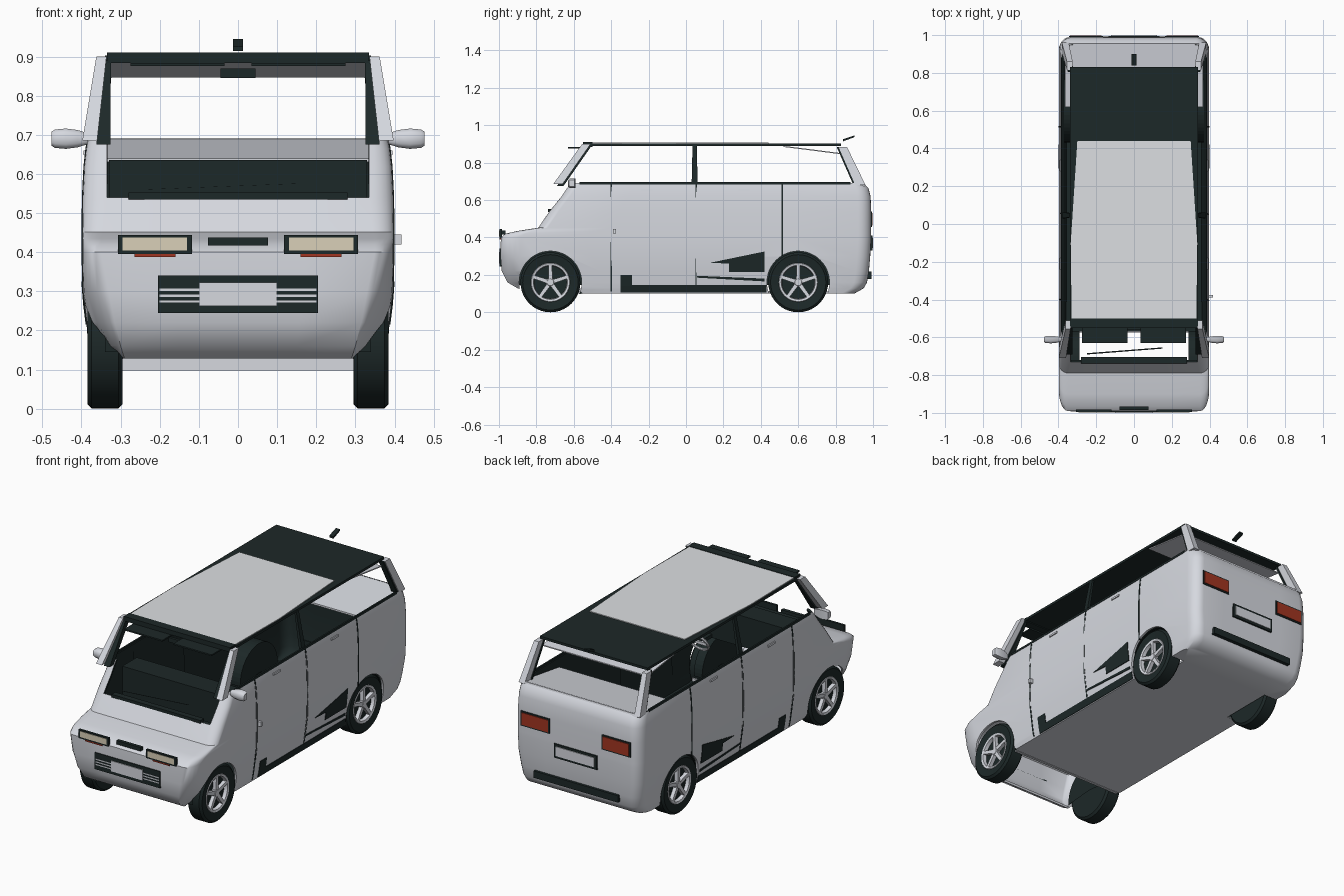
import bpy, bmesh
from math import sin, cos, pi, radians
from mathutils import Matrix, Vector

if "Cube" in bpy.data.objects:
    bpy.data.objects.remove(bpy.data.objects["Cube"])


def material(name, rgb):
    m = bpy.data.materials.new(name)
    m.use_nodes = True
    m.diffuse_color = (*rgb, 1)
    node = m.node_tree.nodes["Principled BSDF"]
    node.inputs["Base Color"].default_value = (*rgb, 1)
    node.inputs["Roughness"].default_value = 0.6
    return m


PAINT = material("silver_paint", (0.67, 0.69, 0.74))
ROOF = material("roof_silver", (0.72, 0.74, 0.76))
DARK = material("dark_trim", (0.012, 0.021, 0.021))
CREAM = material("cream_lamp", (0.70, 0.63, 0.48))
RED = material("red_lamp", (0.36, 0.035, 0.015))
SIDES = (("left", 1), ("right", -1))


def finish(name, bm, *mats):
    bmesh.ops.recalc_face_normals(bm, faces=bm.faces)
    me = bpy.data.meshes.new(name)
    bm.to_mesh(me)
    bm.free()
    for m in mats:
        me.materials.append(m)
    ob = bpy.data.objects.new(name, me)
    bpy.context.collection.objects.link(ob)
    return ob


def smooth(ob, angle=35):
    bpy.ops.object.select_all(action="DESELECT")
    ob.select_set(True)
    bpy.context.view_layer.objects.active = ob
    bpy.ops.object.shade_smooth_by_angle(angle=radians(angle))


def bridge(bm, rings, closed=True):
    """Join rings of points with quads and return the vertex rings."""
    vr = [[bm.verts.new(p) for p in r] for r in rings]
    n = len(vr[0])
    for a, b in zip(vr, vr[1:]):
        for i in range(n if closed else n - 1):
            j = (i + 1) % n
            bm.faces.new((a[i], a[j], b[j], b[i]))
    return vr


def loft(name, rings, mat):
    bm = bmesh.new()
    vr = bridge(bm, rings)
    bm.faces.new(vr[0])
    bm.faces.new(vr[-1])
    return finish(name, bm, mat)


def rect(x0, x1, y0, y1, z):
    return [(x0, y0, z), (x1, y0, z), (x1, y1, z), (x0, y1, z)]


def box(name, x, y, z, mat):
    return loft(name, [rect(*x, *y, z[0]), rect(*x, *y, z[1])], mat)


def across(name, half, pts, mat):
    """Extrude a (y, z) outline across the model."""
    return loft(name, [[(x, *p) for p in pts] for x in (-half, half)], mat)


def lathe(bm, profile, steps, start=0, sweep=2 * pi):
    """Revolve (radius, x) points about the x axis."""
    full = sweep > 6
    count = steps if full else steps + 1
    cols = [[(x, r * cos(start + sweep * k / steps), r * sin(start + sweep * k / steps))
             for k in range(count)] for r, x in profile]
    bridge(bm, cols, full)
    bmesh.ops.remove_doubles(bm, verts=bm.verts, dist=1e-5)


# Body shell: (z, front y, front flat half width, y of full width, corner power, rear y, half width)
LEVELS = [
    (0.10, -0.57, 0.35, -0.54, 2.0, 0.90, 0.366),
    (0.128, -0.90, 0.29, -0.57, 1.0, 0.95, 0.373),
    (0.16, -0.955, 0.30, -0.68, 1.2, 0.968, 0.378),
    (0.22, -0.985, 0.315, -0.80, 1.5, 0.978, 0.386),
    (0.30, -0.992, 0.33, -0.86, 1.8, 0.985, 0.396),
    (0.40, -0.99, 0.35, -0.88, 2.0, 0.99, 0.398),
    (0.42, -0.965, 0.35, -0.86, 2.0, 0.99, 0.398),
    (0.435, -0.90, 0.35, -0.82, 2.0, 0.99, 0.398),
    (0.452, -0.79, 0.345, -0.74, 2.0, 0.99, 0.398),
    (0.54, -0.73, 0.335, -0.68, 2.0, 0.99, 0.397),
    (0.62, -0.665, 0.335, -0.62, 2.0, 0.987, 0.393),
    (0.665, -0.635, 0.335, -0.59, 2.0, 0.975, 0.388),
    (0.69, -0.615, 0.335, -0.57, 2.0, 0.95, 0.383),
]


def side_x(z):
    """Half width of the body side at a height."""
    for a, b in zip(LEVELS, LEVELS[1:]):
        if z <= b[0]:
            return a[-1] + (b[-1] - a[-1]) * (z - a[0]) / (b[0] - a[0])
    return LEVELS[-1][-1]


def side_plate(name, pts, mat, out=0.003):
    """Thin plate that follows the body side."""
    for side, s in SIDES:
        loft(f"{side}_{name}", [[(s * (side_x(z) + d), y, z) for y, z in pts]
                                for d in (out - 0.009, out)], mat)


def strip(y0, y1, z0, z1):
    zs = [z0] + [lv[0] for lv in LEVELS if z0 + 0.005 < lv[0] < z1 - 0.005] + [z1]
    return [(y0, z) for z in zs] + [(y1, z) for z in reversed(zs)]


def body_ring(z, yf, xi, yfull, power, yr, w):
    half = [(0, yf), (xi / 2, yf)]
    for k in range(7):
        a = k / 6 * pi / 2
        half.append((xi + (w - xi) * sin(a) ** (2 / power),
                     yfull - (yfull - yf) * cos(a) ** (2 / power)))
    ye = yr - 0.07
    half += [(w, yfull + (ye - yfull) * k / 5) for k in range(1, 5)]
    half += [(w - 0.06 * (1 - cos(k / 6 * pi / 2)), ye + 0.07 * sin(k / 6 * pi / 2))
             for k in range(7)]
    half += [(w / 2, yr), (0, yr)]
    return [(x, y, z) for x, y in half] + [(-x, y, z) for x, y in half[-2:0:-1]]


bm = bmesh.new()
vr = bridge(bm, [body_ring(*lv) for lv in LEVELS])
bm.faces.new(vr[0])
bmesh.ops.recalc_face_normals(bm, faces=bm.faces)
# Open the windscreen base and the underside of the nose
gone = []
for f in bm.faces:
    zs = [v.co.z for v in f.verts]
    ys = [v.co.y for v in f.verts]
    screen = min(zs) > 0.53 and max(ys) < 0 and all(abs(v.co.x) < 0.336 for v in f.verts)
    under = max(zs) < 0.14 and min(ys) < -0.6
    if screen or under:
        gone.append(f)
bmesh.ops.delete(bm, geom=gone, context="FACES")
body = finish("body_shell", bm, PAINT, DARK)
sol = body.modifiers.new("thickness", "SOLIDIFY")
sol.thickness, sol.offset = 0.012, -1
sol.material_offset = sol.material_offset_rim = 1

# Wheel arches
AXLES = (("front", -0.725), ("rear", 0.60))
cutters = []
for end, y in AXLES:
    for side, s in SIDES:
        ring = [(y + 0.167 * cos(k * pi / 24), 0.16 + 0.167 * sin(k * pi / 24)) for k in range(48)]
        c = loft("arch_cutter", [[(s * x, *p) for p in ring] for x in (0.285, 0.5)], PAINT)
        c.hide_render = True
        cutters.append(c)
        mod = body.modifiers.new("arch", "BOOLEAN")
        mod.operation, mod.solver, mod.object = "DIFFERENCE", "EXACT", c
bpy.context.view_layer.objects.active = body
for mod in list(body.modifiers):
    bpy.ops.object.modifier_apply(modifier=mod.name)
for c in cutters:
    bpy.data.objects.remove(c)
# The nose is painted inside as well
for p in body.data.polygons:
    if p.center.y < -0.74 and p.center.z < 0.5:
        p.material_index = 0
smooth(body, 40)
box("floor_front_edge", (-0.355, 0.355), (-0.575, -0.56), (0.098, 0.128), PAINT)

# Wheels with five-spoke rims and dark housings
TYRE = [(0, 0.015), (0.096, 0.015), (0.104, 0.038), (0.148, 0.045), (0.16, 0.034),
        (0.16, -0.034), (0.148, -0.045), (0, -0.045)]
RIM = [(0.088, 0.018), (0.091, 0.038), (0.102, 0.041), (0.106, 0.036)]
HUB = [(0, 0.038), (0.018, 0.038), (0.024, 0.030), (0.024, 0.012)]
for end, y in AXLES:
    for side, s in SIDES:
        place = Matrix.Translation((s * 0.34, y, 0.16)) @ Matrix.Diagonal((s, 1, 1, 1))
        bm = bmesh.new()
        lathe(bm, TYRE, 40)
        bm.transform(place)
        smooth(finish(f"{end}_{side}_tyre", bm, DARK))
        bm = bmesh.new()
        lathe(bm, RIM, 40)
        lathe(bm, HUB, 20)
        for k in range(5):
            turn = Matrix.Rotation(k * 2 * pi / 5 + pi / 2, 4, "X")
            rings = [[turn @ Vector((x, r, t)) for x, t in ((0.016, -h), (d, -h), (d, h), (0.016, h))]
                     for r, h, d in ((0.015, 0.011, 0.036), (0.092, 0.009, 0.038))]
            bridge(bm, rings)
        bm.transform(place)
        smooth(finish(f"{end}_{side}_rim", bm, PAINT))
        bm = bmesh.new()
        outer = 0.0 if end == "front" else 0.035
        lathe(bm, [(0, -0.052), (0.168, -0.052), (0.168, outer)], 24, radians(-5), radians(190))
        bm.transform(place)
        finish(f"{end}_{side}_wheel_housing", bm, DARK)

# Roof, grey roof panel, header, visors and rear headliner
box("roof", (-0.34, 0.34), (-0.54, 0.83), (0.889, 0.903), DARK)
panel = [(-0.33, -0.5), (0.33, -0.5), (0.335, -0.1), (0.30, 0.44), (-0.30, 0.44), (-0.335, -0.1)]
loft("roof_panel", [[(x, y, z) for x, y in panel] for z in (0.902, 0.907)], ROOF)
box("roof_header", (-0.335, 0.335), (-0.55, -0.50), (0.884, 0.91), DARK)
for side, s in SIDES:
    box(f"{side}_sun_visor", (s * 0.035, s * 0.275), (-0.63, -0.54), (0.876, 0.884), DARK)
box("cabin_mirror", (-0.045, 0.045), (-0.56, -0.545), (0.845, 0.87), DARK)
across("rear_headliner", 0.33, [(0.52, 0.884), (0.82, 0.846), (0.82, 0.852), (0.52, 0.89)], PAINT)
across("roof_aerial", 0.013, [(0.84, 0.914), (0.90, 0.936), (0.90, 0.945), (0.84, 0.925)], DARK)

# Pillars: painted outside, dark inside
for side, s in SIDES:
    loft(f"{side}_front_pillar", [rect(s * 0.36, s * 0.398, -0.71, -0.66, 0.685),
                                  rect(s * 0.336, s * 0.362, -0.555, -0.51, 0.90)], PAINT)
    loft(f"{side}_front_pillar_trim", [rect(s * 0.326, s * 0.362, -0.69, -0.655, 0.675),
                                       rect(s * 0.325, s * 0.337, -0.545, -0.505, 0.89)], DARK)
    loft(f"{side}_middle_pillar", [rect(s * 0.365, s * 0.383, 0.03, 0.062, 0.68),
                                   rect(s * 0.33, s * 0.342, 0.035, 0.058, 0.895)], DARK)
    loft(f"{side}_rear_pillar", [rect(s * 0.345, s * 0.382, 0.905, 0.96, 0.68),
                                 rect(s * 0.325, s * 0.355, 0.815, 0.86, 0.885)], PAINT)
    loft(f"{side}_rear_pillar_trim", [rect(s * 0.34, s * 0.376, 0.895, 0.908, 0.68),
                                      rect(s * 0.32, s * 0.35, 0.805, 0.818, 0.885)], DARK)
    # Door mirrors
    mirror = loft(f"{side}_door_mirror", [
        [(s * x, -0.61 + dy * k, 0.69 + dz * k) for dy, dz in
         ((-0.022, -0.014), (-0.01, -0.026), (0.018, -0.026), (0.018, 0.026), (-0.01, 0.026), (-0.022, 0.014))]
        for x, k in ((0.385, 0.55), (0.41, 0.85), (0.44, 1.0), (0.468, 0.9), (0.476, 0.7))], PAINT)
    smooth(mirror, 50)

# Cabin
box("dashboard", (-0.33, 0.33), (-0.57, -0.44), (0.46, 0.635), DARK)
box("windscreen_cowl", (-0.28, 0.28), (-0.738, -0.705), (0.535, 0.552), DARK)
loft("wiper", [rect(-0.25, -0.24, -0.69, -0.684, 0.56), rect(0.14, 0.15, -0.66, -0.654, 0.575)], DARK)
across("parcel_shelf", 0.365, [(0.62, 0.63), (0.96, 0.677), (0.955, 0.69), (0.62, 0.64)], PAINT)
bpy.ops.mesh.primitive_torus_add(major_radius=0.06, minor_radius=0.008, major_segments=24,
                                 minor_segments=8, location=(0.16, -0.34, 0.47), rotation=(radians(60), 0, 0))
wheel = bpy.context.object
wheel.name = "steering_wheel"
wheel.data.materials.append(PAINT)
smooth(wheel)
box("steering_wheel_spoke", (0.105, 0.215), (-0.348, -0.335), (0.462, 0.478), PAINT)
box("steering_column", (0.145, 0.175), (-0.45, -0.345), (0.46, 0.48), DARK)

# Side details: belt line, door gaps, handles, skirt and decals
side_plate("belt_line", strip(-0.57, 0.88, 0.684, 0.697), DARK, 0.002)
for i, y in enumerate((-0.40, 0.055, 0.515)):
    side_plate(f"door_gap_{i + 1}", strip(y - 0.004, y + 0.004, 0.11 if i < 2 else 0.30, 0.685), DARK, 0.002)
for i, y in enumerate((-0.21, 0.31)):
    side_plate(f"door_handle_{i + 1}", strip(y - 0.03, y + 0.03, 0.649, 0.660), PAINT, 0.006)
side_plate("skirt", strip(-0.35, 0.43, 0.105, 0.145), DARK)
side_plate("skirt_block", strip(-0.35, -0.29, 0.14, 0.20), DARK)
side_plate("arrow_decal", [(0.13, 0.265), (0.23, 0.26), (0.23, 0.215), (0.42, 0.215), (0.42, 0.325)], DARK, 0.004)
side_plate("stripe_decal", [(0.06, 0.195), (0.06, 0.185), (0.42, 0.165), (0.42, 0.18)], DARK)
box("charging_flap", (0.395, 0.418), (-0.39, -0.375), (0.42, 0.445), PAINT)

# Front details
for side, s in SIDES:
    box(f"{side}_headlight_frame", (s * 0.118, s * 0.307), (-0.996, -0.983), (0.395, 0.444), DARK)
    box(f"{side}_headlight", (s * 0.13, s * 0.295), (-0.9985, -0.99), (0.404, 0.437), CREAM)
    box(f"{side}_indicator", (s * 0.16, s * 0.265), (-0.997, -0.988), (0.388, 0.395), RED)
box("upper_grille", (-0.077, 0.077), (-0.985, -0.965), (0.417, 0.438), DARK)
box("lower_grille", (-0.205, 0.205), (-0.996, -0.98), (0.245, 0.34), DARK)
for i in range(3):
    box(f"grille_bar_{i + 1}", (-0.20, 0.20), (-0.998, -0.99), (0.271 + i * 0.015, 0.277 + i * 0.015), PAINT)
box("front_plate", (-0.10, 0.10), (-1.0, -0.99), (0.262, 0.322), PAINT)

# Rear details
for side, s in SIDES:
    box(f"{side}_tail_light_frame", (s * 0.165, s * 0.345), (0.97, 0.994), (0.455, 0.54), DARK)
    box(f"{side}_tail_light", (s * 0.172, s * 0.338), (0.99, 0.998), (0.463, 0.532), RED)
box("rear_plate_frame", (-0.135, 0.135), (0.98, 0.996), (0.33, 0.41), DARK)
box("rear_plate", (-0.122, 0.122), (0.992, 1.0), (0.343, 0.397), PAINT)
box("rear_bumper_strip", (-0.265, 0.265), (0.96, 0.992), (0.178, 0.217), DARK)
